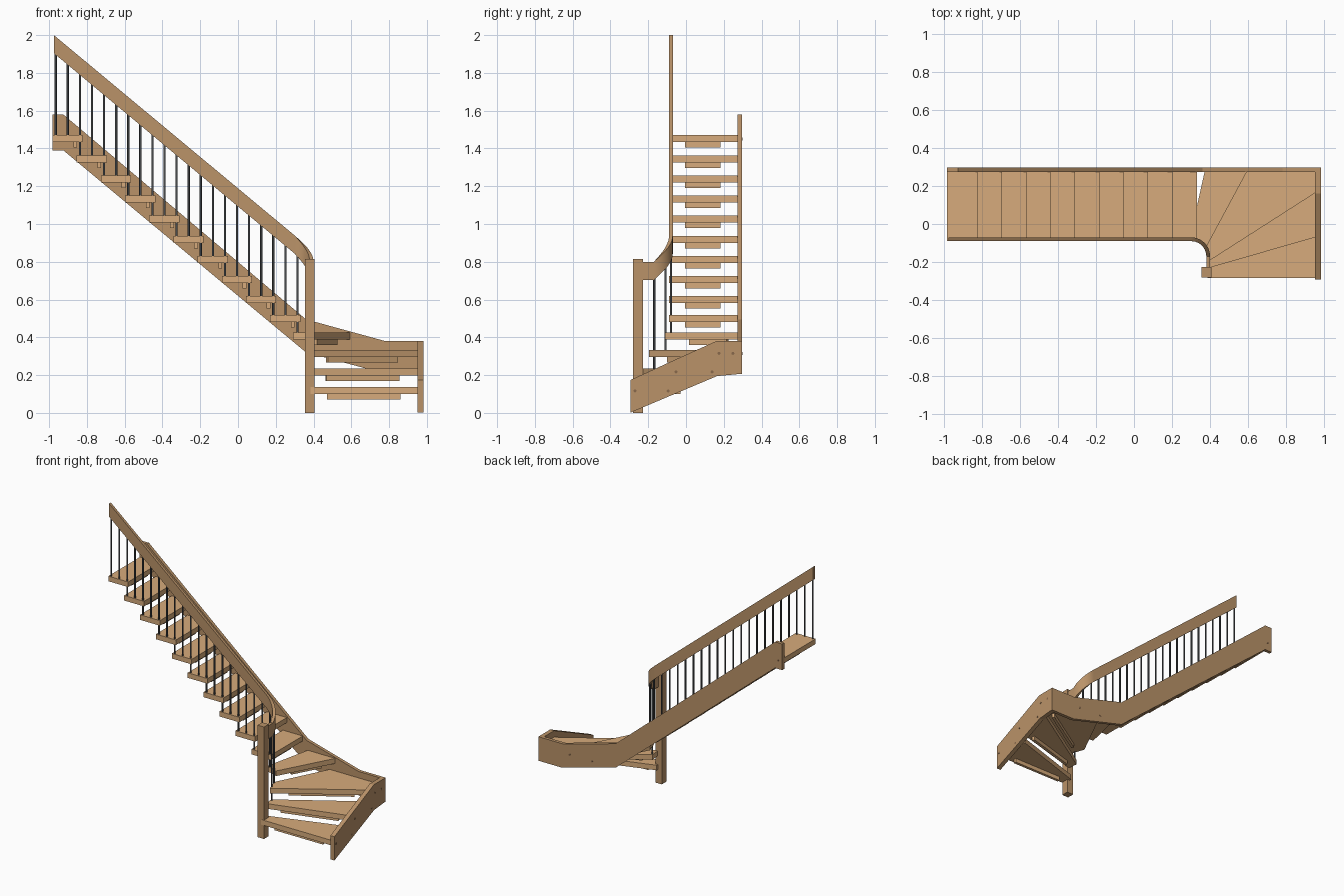
import bpy, bmesh, math
from mathutils import Vector

if "Cube" in bpy.data.objects:
    bpy.data.objects.remove(bpy.data.objects["Cube"])


def material(name, rgb):
    m = bpy.data.materials.new(name)
    m.diffuse_color = (*rgb, 1)
    m.use_nodes = True
    m.node_tree.nodes["Principled BSDF"].inputs["Base Color"].default_value = m.diffuse_color
    return m


TREAD = material("tread_wood", (0.68, 0.41, 0.20))
FRAME = material("frame_wood", (0.49, 0.29, 0.14))
STEEL = material("dark_steel", (0.07, 0.075, 0.08))
PLUG = material("plug_wood", (0.25, 0.14, 0.07))


def finish(name, bm, mat):
    bmesh.ops.recalc_face_normals(bm, faces=bm.faces)
    me = bpy.data.meshes.new(name)
    bm.to_mesh(me)
    bm.free()
    ob = bpy.data.objects.new(name, me)
    bpy.context.collection.objects.link(ob)
    me.materials.append(mat)
    return ob


def smooth(ob):
    bpy.ops.object.select_all(action='DESELECT')
    ob.select_set(True)
    bpy.context.view_layer.objects.active = ob
    bpy.ops.object.shade_smooth_by_angle(angle=math.radians(35))


def prism(name, pts, vec, mat):
    """Extrude a flat 3D outline along vec."""
    bm = bmesh.new()
    vec = Vector(vec)
    lo = [bm.verts.new(p) for p in pts]
    hi = [bm.verts.new(Vector(p) + vec) for p in pts]
    bm.faces.new(lo)
    bm.faces.new(hi)
    n = len(pts)
    for i in range(n):
        j = (i + 1) % n
        bm.faces.new((lo[i], lo[j], hi[j], hi[i]))
    return finish(name, bm, mat)


def rod(name, a, b, r, mat, seg=12):
    a, b = Vector(a), Vector(b)
    d = (b - a).normalized()
    u = d.orthogonal().normalized()
    w = d.cross(u)
    ring = [a + r * (u * math.cos(t) + w * math.sin(t))
            for t in (2 * math.pi * i / seg for i in range(seg))]
    ob = prism(name, ring, b - a, mat)
    smooth(ob)
    return ob


THICK, GOING, RISE = 0.037, 0.128, 0.1065
INNER, OUTER = -0.09, 0.278


def tread(name, outline, top, front, f0, f1):
    """Board plus the batten under its front edge (front: inner to outer end)."""
    prism(name, [(x, y, top - THICK) for x, y in outline], (0, 0, THICK), TREAD)
    a, b = Vector(front[0]), Vector(front[1])
    d = b - a
    back = Vector((-d.y, d.x)).normalized()
    p, q = a + d * f0 + back * 0.03, a + d * f1 + back * 0.03
    pts = [p, q, q + back * 0.02, p + back * 0.02]
    prism(name + "_batten", [(v.x, v.y, top - THICK - 0.029) for v in pts],
          (0, 0, 0.029), TREAD)


# straight flight treads, top to bottom
tops = []
for k in range(10):
    x0 = -0.982 + GOING * k
    x1 = x0 + 0.16
    tops.append(1.47 - RISE * k if k < 9 else 0.518)
    tread(f"straight_tread_{k}", [(x0, INNER), (x1, INNER), (x1, OUTER), (x0, OUTER)],
          tops[-1], [(x1, INNER), (x1, OUTER)], 0.23, 0.74)
tops.append(0.425)

# winder treads around the turn
tread("winder_tread_4", [(0.29, -0.09), (0.335, -0.092), (0.385, -0.112), (0.595, OUTER), (0.372, OUTER)],
      0.425, [(0.385, -0.112), (0.595, OUTER)], 0.29, 0.80)
tread("winder_tread_3", [(0.36, -0.10), (0.393, -0.195), (0.952, 0.163), (0.952, OUTER), (0.55, OUTER)],
      0.333, [(0.393, -0.19), (0.952, 0.163)], 0.18, 0.84)
tread("winder_tread_2", [(0.38, -0.16), (0.39, -0.231), (0.41, -0.226), (0.952, -0.07), (0.952, 0.20)],
      0.235, [(0.40, -0.23), (0.952, -0.07)], 0.14, 0.84)
tread("winder_tread_1", [(0.385, -0.212), (0.385, -0.284), (0.952, -0.284), (0.952, -0.03)],
      0.137, [(0.385, -0.284), (0.952, -0.284)], 0.15, 0.84)

# wall stringer along the back
wall = [(-0.983, 1.58), (-0.925, 1.58), (0.36, 0.495), (0.78, 0.38), (0.982, 0.38),
        (0.982, 0.205), (0.79, 0.205), (0.36, 0.32), (-0.925, 1.39), (-0.983, 1.39)]
prism("wall_stringer", [(x, 0.273, z) for x, z in wall], (0, 0.024, 0), FRAME)

# side stringer at the turn
side = [(-0.293, 0.002), (0.165, 0.195), (0.273, 0.205), (0.273, 0.38), (0.16, 0.38), (-0.293, 0.175)]
prism("side_stringer", [(0.95, y, z) for y, z in side], (0.032, 0, 0), FRAME)

# screw plugs on the stringers
for i, (y, z) in enumerate([(-0.27, 0.116), (-0.095, 0.116), (-0.053, 0.217),
                            (0.138, 0.217), (0.175, 0.315), (0.248, 0.315)]):
    rod(f"side_plug_{i}", (0.975, y, z), (0.983, y, z), 0.008, PLUG)
for i, (x, z) in enumerate([(0.73, 0.315), (0.55, 0.315), (-0.95, 1.45)]):
    rod(f"wall_plug_{i}", (x, 0.29, z), (x, 0.298, z), 0.008, PLUG)

# newel post
prism("newel_post", [(0.354, -0.281, 0), (0.406, -0.281, 0), (0.406, -0.227, 0), (0.354, -0.227, 0)],
      (0, 0, 0.815), FRAME)

# handrail: sloping run, quarter bend down to the newel
RAIL_Y = -0.08


def rail_top(x):
    return 2.0 - 0.832 * (x + 0.975)


path = [(-0.975, RAIL_Y, 2.0, 0.0)]
SEG = 10
for i in range(SEG + 1):
    a = math.pi / 2 * i / SEG
    path.append((0.30 + 0.09 * math.sin(a), -0.17 + 0.09 * math.cos(a),
                 rail_top(0.30) + (0.80 - rail_top(0.30)) * i / SEG, a))
path.append((0.39, -0.23, 0.80, math.pi / 2))
bm = bmesh.new()
rings = []
for x, y, z, a in path:
    nx, ny = math.sin(a) * 0.01, math.cos(a) * 0.01
    rings.append([bm.verts.new(p) for p in (
        (x + nx, y + ny, z), (x - nx, y - ny, z),
        (x - nx, y - ny, z - 0.096), (x + nx, y + ny, z - 0.096))])
for r, s in zip(rings, rings[1:]):
    for i in range(4):
        j = (i + 1) % 4
        bm.faces.new((r[i], r[j], s[j], s[i]))
bm.faces.new(rings[0])
bm.faces.new(rings[-1])
smooth(finish("handrail", bm, FRAME))

# balusters: two per tread, then two in the bend
for i in range(21):
    x = -0.965 + GOING / 2 * i
    rod(f"baluster_{i}", (x, RAIL_Y, tops[i // 2] - 0.01), (x, RAIL_Y, rail_top(x) - 0.08), 0.006, STEEL)
rod("bend_baluster_0", (0.366, -0.108, 0.325), (0.366, -0.108, 0.79), 0.006, STEEL)
rod("bend_baluster_1", (0.39, -0.168, 0.228), (0.39, -0.168, 0.72), 0.006, STEEL)
